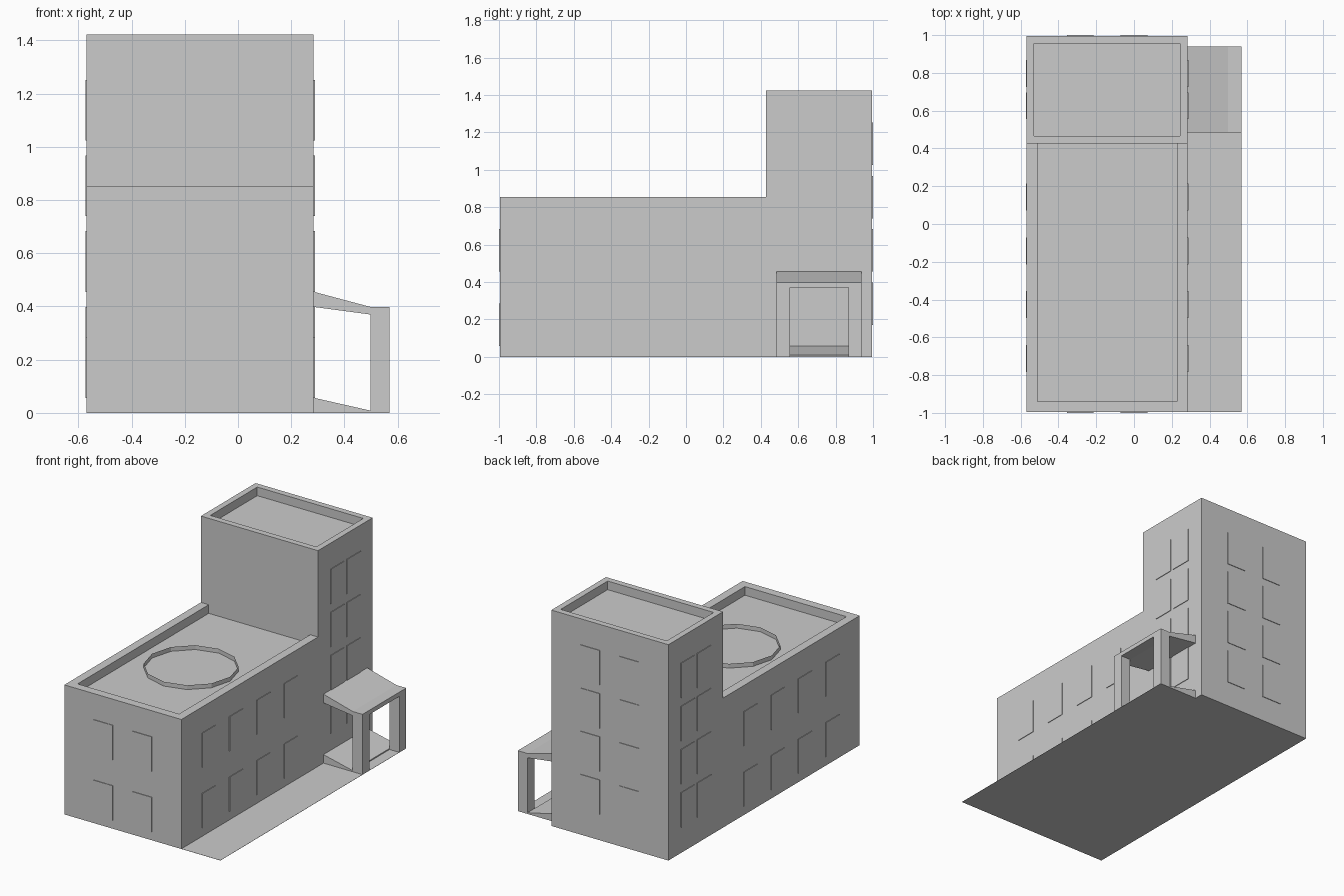
import bpy, bmesh

if "Cube" in bpy.data.objects:
    bpy.data.objects.remove(bpy.data.objects["Cube"])

U = 0.2845          # one building module
P = 0.004           # how far window plates stand out

grey = bpy.data.materials.new("light_grey")
grey.diffuse_color = (0.6, 0.6, 0.6, 1)
grey.use_nodes = True
grey.node_tree.nodes["Principled BSDF"].inputs["Base Color"].default_value = grey.diffuse_color


def finish(name, bm):
    bmesh.ops.recalc_face_normals(bm, faces=bm.faces)
    me = bpy.data.meshes.new(name)
    bm.to_mesh(me)
    bm.free()
    me.materials.append(grey)
    ob = bpy.data.objects.new(name, me)
    bpy.context.collection.objects.link(ob)
    return ob


def add_prism(bm, pts, place, lo, hi):
    """Extrude a 2D outline; place(a, b, t) maps it into space."""
    low = [bm.verts.new(place(a, b, lo)) for a, b in pts]
    high = [bm.verts.new(place(a, b, hi)) for a, b in pts]
    bm.faces.new(low)
    bm.faces.new(high)
    for i in range(len(pts)):
        j = (i + 1) % len(pts)
        bm.faces.new((low[i], low[j], high[j], high[i]))


def along_z(a, b, t):
    return (a * U, b * U, t * U)


def along_y(a, b, t):
    return (a * U, t * U, b * U)


def prism(name, pts, place, lo, hi):
    bm = bmesh.new()
    add_prism(bm, pts, place, lo, hi)
    return finish(name, bm)


def rect(x0, x1, y0, y1):
    return [(x0, y0), (x1, y0), (x1, y1), (x0, y1)]


# Low wing: block with a U-shaped parapet that ends at the tower
prism("low_wing", rect(-2, 1, -3.5, 1.5), along_z, 0, 2.8)
prism("low_wing_parapet",
      [(-2, 1.5), (-2, -3.5), (1, -3.5), (1, 1.5),
       (0.8, 1.5), (0.8, -3.3), (-1.8, -3.3), (-1.8, 1.5)],
      along_z, 2.8, 3)

# Tower with a sunken roof
bm = bmesh.new()
add_prism(bm, rect(-2, 1, 1.5, 3.5), along_z, 0, 5)
bmesh.ops.recalc_face_normals(bm, faces=bm.faces)
top = max(bm.faces, key=lambda f: f.calc_center_median().z)
bmesh.ops.inset_region(bm, faces=[top], thickness=0.2 * U)
ext = bmesh.ops.extrude_face_region(bm, geom=[top])
verts = [v for v in ext["geom"] if isinstance(v, bmesh.types.BMVert)]
bmesh.ops.translate(bm, verts=verts, vec=(0, 0, -0.2 * U))
if top.is_valid:
    bmesh.ops.delete(bm, geom=[top], context='FACES_ONLY')
finish("tower", bm)

# Twelve-sided open ring on the low roof
bpy.ops.mesh.primitive_cylinder_add(
    vertices=12, radius=U, depth=0.1 * U, end_fill_type='NOTHING',
    location=(-0.5 * U, -U, 2.85 * U))
ring = bpy.context.object
ring.name = "roof_ring"
ring.data.materials.append(grey)


# Windows: thin plates on the walls
def windows(name, side, columns, rows):
    t = P / U
    bm = bmesh.new()
    for c in columns:
        for z in rows:
            a, b = c - 0.25, c + 0.25
            box = {"front": (a, b, -3.5 - t, -3.5),
                   "back": (a, b, 3.5, 3.5 + t),
                   "left": (-2 - t, -2, a, b),
                   "right": (1, 1 + t, a, b)}[side]
            add_prism(bm, rect(*box), along_z, z, z + 0.8)
    finish(name, bm)


wing_rows = (0.2, 1.6)
tower_rows = (0.6, 1.6, 2.6, 3.6)
windows("front_windows", "front", (-1, 0), wing_rows)
windows("back_windows", "back", (-1, 0), tower_rows)
for side in ("left", "right"):
    windows(side + "_wing_windows", side, (-2.5, -1.5, -0.5, 0.5), wing_rows)
    windows(side + "_tower_windows", side, (2.2, 2.8), tower_rows)

# Ground strip beside the building
prism("ground_strip", rect(1, 2, -3.5, 3.3), along_z, 0, 0.004)

# Entrance porch: ramp, sloping canopy, posts and lintel
prism("porch_ramp", [(1, 0), (1.75, 0), (1.75, 0.03), (1, 0.2)],
      along_y, 1.7, 3.3)
prism("porch_canopy", [(1, 1.4), (1.75, 1.3), (1.75, 1.4), (1, 1.6)],
      along_y, 1.7, 3.3)
prism("porch_post_front", rect(1.75, 2, 1.7, 1.95), along_z, 0, 1.3)
prism("porch_post_back", rect(1.75, 2, 3.05, 3.3), along_z, 0, 1.3)
prism("porch_lintel", rect(1.75, 2, 1.7, 3.3), along_z, 1.3, 1.4)
